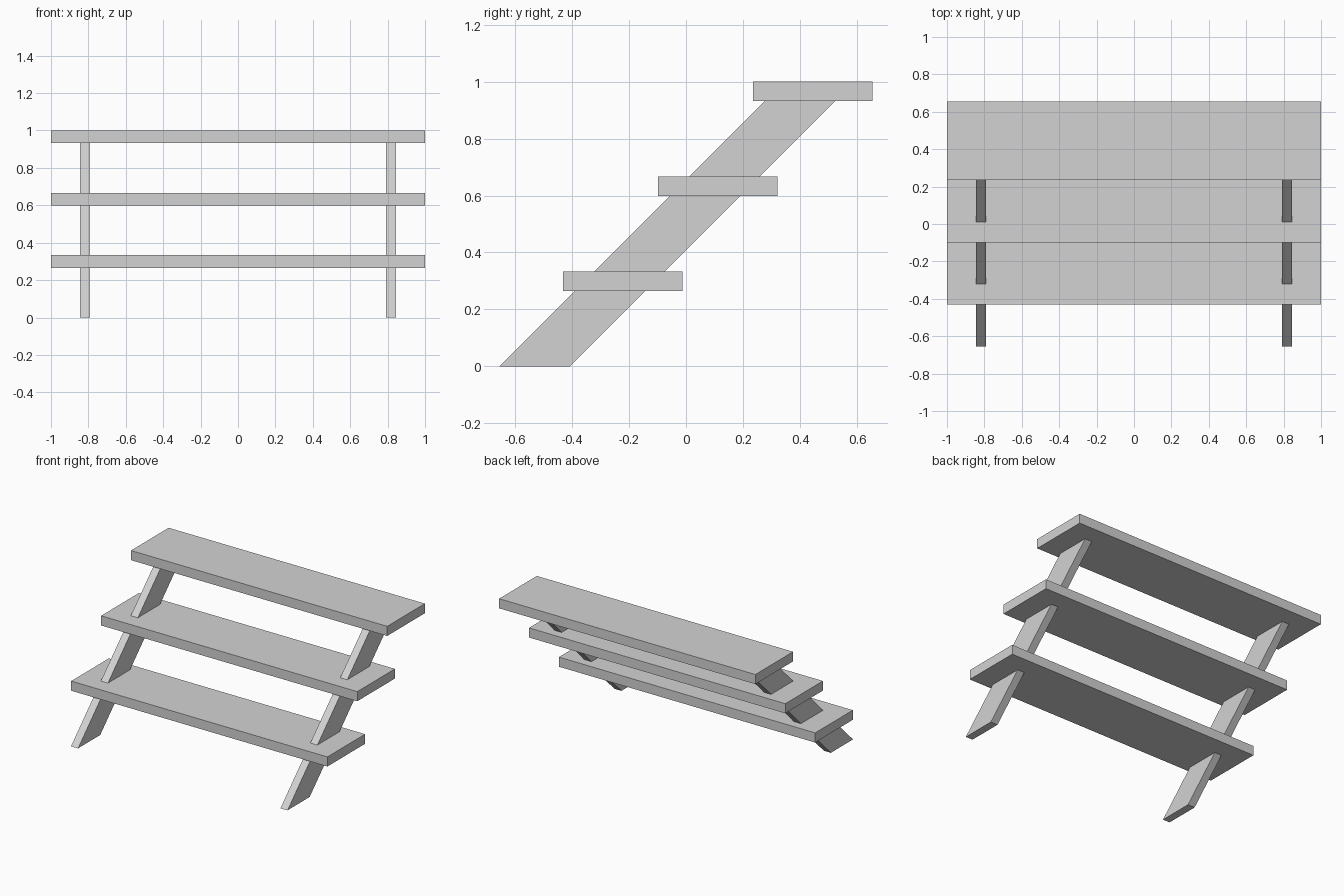
import bpy
import bmesh

if "Cube" in bpy.data.objects:
    bpy.data.objects.remove(bpy.data.objects["Cube"], do_unlink=True)

grey = bpy.data.materials.new("plain grey")
grey.use_nodes = True
colour = (0.65, 0.65, 0.65, 1)
grey.diffuse_color = colour
grey.node_tree.nodes["Principled BSDF"].inputs["Base Color"].default_value = colour


def extrude_profile(name, profile, x0, x1):
    """Extrude a side profile of (y, z) points from x0 to x1."""
    bm = bmesh.new()
    face = bm.faces.new([bm.verts.new((x0, y, z)) for y, z in profile])
    result = bmesh.ops.extrude_face_region(bm, geom=[face])
    moved = [v for v in result["geom"] if isinstance(v, bmesh.types.BMVert)]
    bmesh.ops.translate(bm, verts=moved, vec=(x1 - x0, 0, 0))
    bmesh.ops.recalc_face_normals(bm, faces=bm.faces)
    mesh = bpy.data.meshes.new(name)
    bm.to_mesh(mesh)
    bm.free()
    mesh.materials.append(grey)
    obj = bpy.data.objects.new(name, mesh)
    bpy.context.collection.objects.link(obj)
    return obj


STEP = 1 / 3          # rise and run of each tread
DEPTH = 0.42
THICK = 0.068
BACK = 0.655

# Treads, each one step higher and further back
for i, name in enumerate(("lower_tread", "middle_tread", "upper_tread")):
    top = STEP * (i + 1)
    back = BACK - STEP * (2 - i)
    front = back - DEPTH
    extrude_profile(name, [(front, top - THICK), (back, top - THICK),
                           (back, top), (front, top)], -1, 1)

# Slanted side supports, cut level at the floor and under the upper tread
height = 1 - THICK
width = 0.247
slant = [(-BACK, 0), (-BACK + width, 0),
         (-BACK + width + height, height), (-BACK + height, height)]
for name, side in (("left_support", 1), ("right_support", -1)):
    extrude_profile(name, slant, side * 0.79, side * 0.845)
